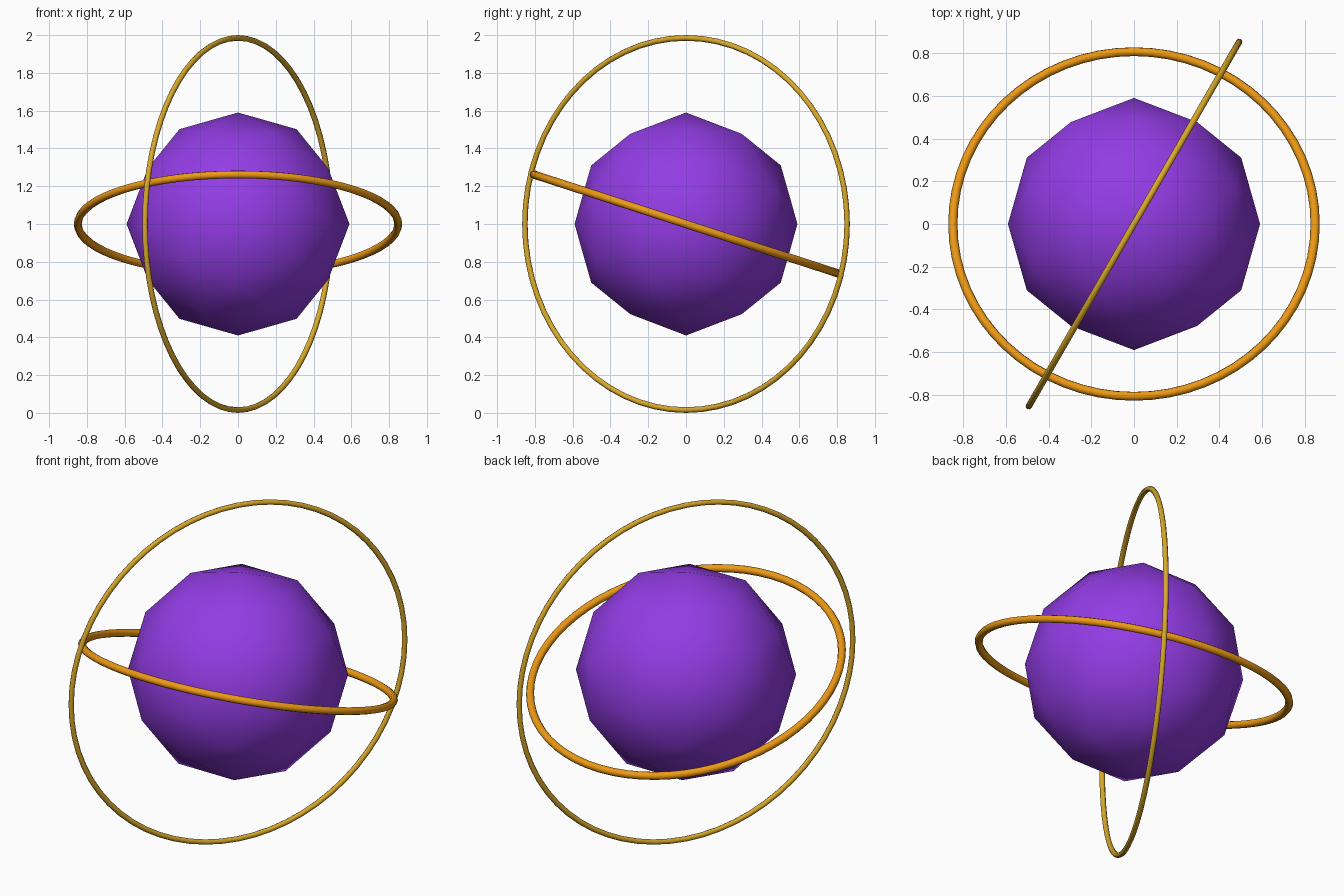
import bpy, bmesh
from math import radians, sqrt

if "Cube" in bpy.data.objects:
    bpy.data.objects.remove(bpy.data.objects["Cube"])


def paint(obj, name, color):
    mat = bpy.data.materials.new(name)
    mat.diffuse_color = (*color, 1)
    mat.use_nodes = True
    mat.node_tree.nodes["Principled BSDF"].inputs["Base Color"].default_value = mat.diffuse_color
    obj.data.materials.append(mat)


def ring(name, major, minor, rotation, color):
    bpy.ops.mesh.primitive_torus_add(
        major_radius=major, minor_radius=minor, major_segments=64, minor_segments=8,
        location=(0, 0, 1), rotation=[radians(a) for a in rotation])
    obj = bpy.context.object
    obj.name = name
    bpy.ops.object.shade_smooth()
    paint(obj, name + "_gold", color)


# Core: icosahedron lying on its edge axes, subdivided once and pushed to a sphere
phi = (1 + sqrt(5)) / 2
bm = bmesh.new()
for a in (-1, 1):
    for b in (-phi, phi):
        for co in ((b, a, 0), (0, b, a), (a, 0, b)):
            bm.verts.new(co)
bmesh.ops.convex_hull(bm, input=bm.verts[:])
bmesh.ops.subdivide_edges(bm, edges=bm.edges[:], cuts=1, use_grid_fill=True)
for v in bm.verts:
    v.co = v.co.normalized() * 0.59
bmesh.ops.recalc_face_normals(bm, faces=bm.faces[:])
for f in bm.faces:
    f.smooth = True
mesh = bpy.data.meshes.new("core")
bm.to_mesh(mesh)
bm.free()
core = bpy.data.objects.new("core", mesh)
core.location.z = 1
bpy.context.collection.objects.link(core)
paint(core, "purple", (0.29, 0.045, 0.78))

# Orbit rings: a thicker one tipped toward the front, a thin upright one
ring("tilted_ring", 0.848, 0.0215, (-18, 0, 0), (0.85, 0.32, 0.008))
ring("upright_ring", 0.985, 0.015, (90, 0, 60), (0.70, 0.40, 0.025))
